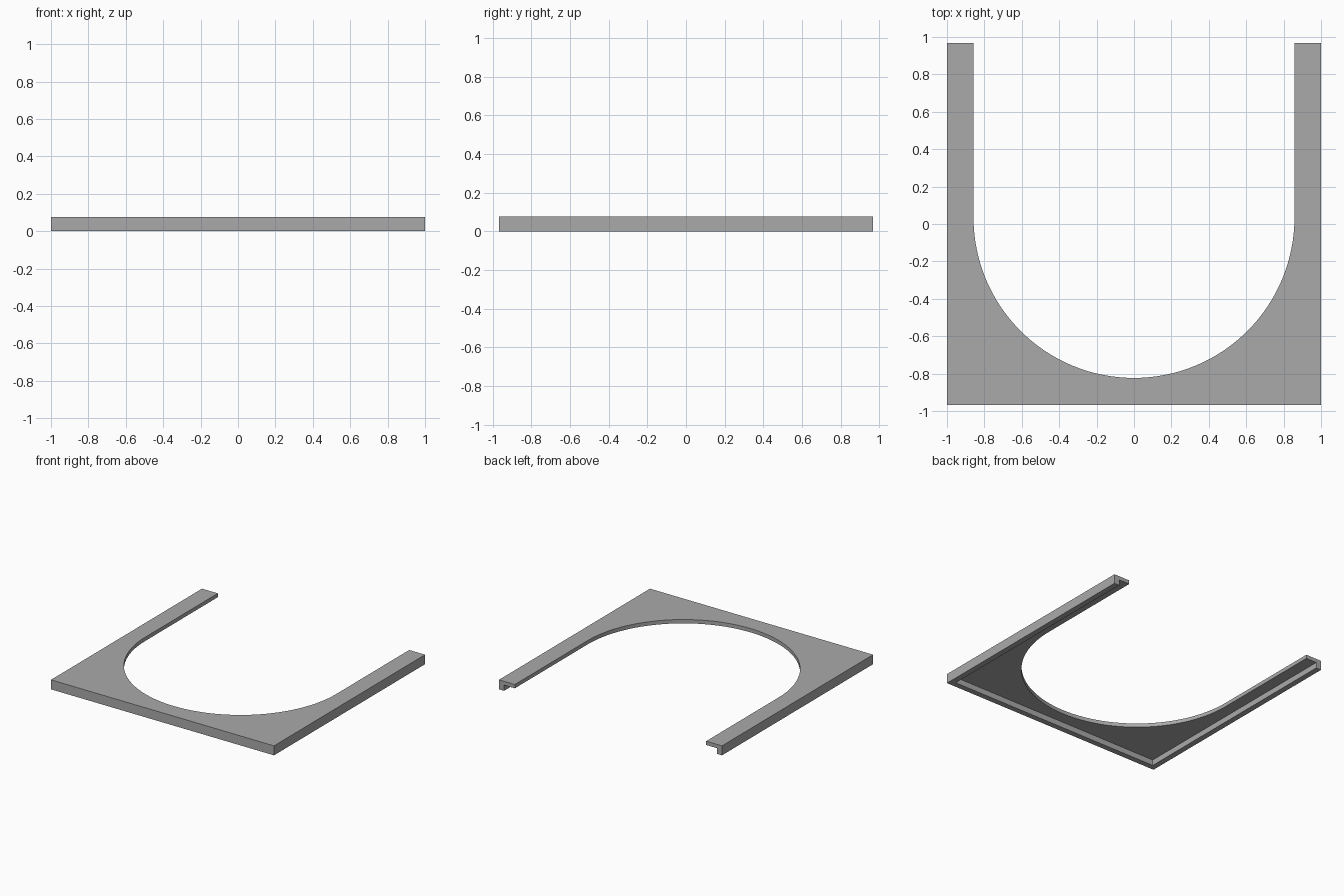
import bpy
import bmesh
from math import cos, sin, pi

cube = bpy.data.objects.get("Cube")
if cube:
    bpy.data.objects.remove(cube, do_unlink=True)

HALF_X, HALF_Y = 1.0, 0.967      # outer half sizes
HEIGHT, PLATE = 0.077, 0.031     # total height and top plate thickness
RIM = 0.046                      # rim wall width
RADIUS, CENTRE_Y = 0.858, 0.035  # rounded opening
STEPS = 64

grey = bpy.data.materials.new("plain_grey")
grey.use_nodes = True
colour = (0.4, 0.4, 0.4, 1)
grey.diffuse_color = colour
grey.node_tree.nodes["Principled BSDF"].inputs["Base Color"].default_value = colour


def outer_u(inner):
    """Square outer outline of the U, closed by the given inner points (right to left)."""
    return [(-HALF_X, HALF_Y), (-HALF_X, -HALF_Y), (HALF_X, -HALF_Y), (HALF_X, HALF_Y)] + inner


# Opening with straight sides and a half-round front
arc = [(RADIUS * cos(pi * i / STEPS), CENTRE_Y - RADIUS * sin(pi * i / STEPS))
       for i in range(STEPS + 1)]
opening = [(RADIUS, HALF_Y)] + arc + [(-RADIUS, HALF_Y)]

# Inner line of the rim, open at the back
wx, wy = HALF_X - RIM, RIM - HALF_Y
rim_line = [(wx, HALF_Y), (wx, wy), (-wx, wy), (-wx, HALF_Y)]

# One solid: the plate area under the rim line is left open below
bm = bmesh.new()


def face(points, z):
    return bm.faces.new([bm.verts.new((x, y, z)) for x, y in points])


def walls(points, low, high):
    for (ax, ay), (bx, by) in zip(points, points[1:]):
        bm.faces.new([bm.verts.new(p) for p in
                      ((ax, ay, low), (bx, by, low), (bx, by, high), (ax, ay, high))])


under = HEIGHT - PLATE
outline = outer_u([])
face(outer_u(opening), HEIGHT)                      # top
face(outer_u(rim_line), 0)                          # rim underside
face(rim_line[::-1] + opening, under)               # plate underside
walls(outline, 0, HEIGHT)                           # outer sides
walls(opening, under, HEIGHT)                       # opening edge
walls(rim_line, 0, under)                           # rim inner sides
for s in (-1, 1):                                   # L-shaped arm ends
    profile = [(HALF_X, 0), (HALF_X, HEIGHT), (RADIUS, HEIGHT),
               (RADIUS, under), (wx, under), (wx, 0)]
    bm.faces.new([bm.verts.new((s * x, HALF_Y, z)) for x, z in profile])

bmesh.ops.remove_doubles(bm, verts=bm.verts, dist=0.0001)
bmesh.ops.recalc_face_normals(bm, faces=bm.faces)
bmesh.ops.triangulate(bm, faces=[f for f in bm.faces if len(f.verts) > 6])

mesh = bpy.data.meshes.new("u_shaped_tray_frame")
bm.to_mesh(mesh)
bm.free()
mesh.materials.append(grey)
frame = bpy.data.objects.new("u_shaped_tray_frame", mesh)
bpy.context.collection.objects.link(frame)

# Smooth opening curve, sharp corners elsewhere
bpy.context.view_layer.objects.active = frame
frame.select_set(True)
bpy.ops.object.shade_smooth_by_angle(angle=pi / 6)
